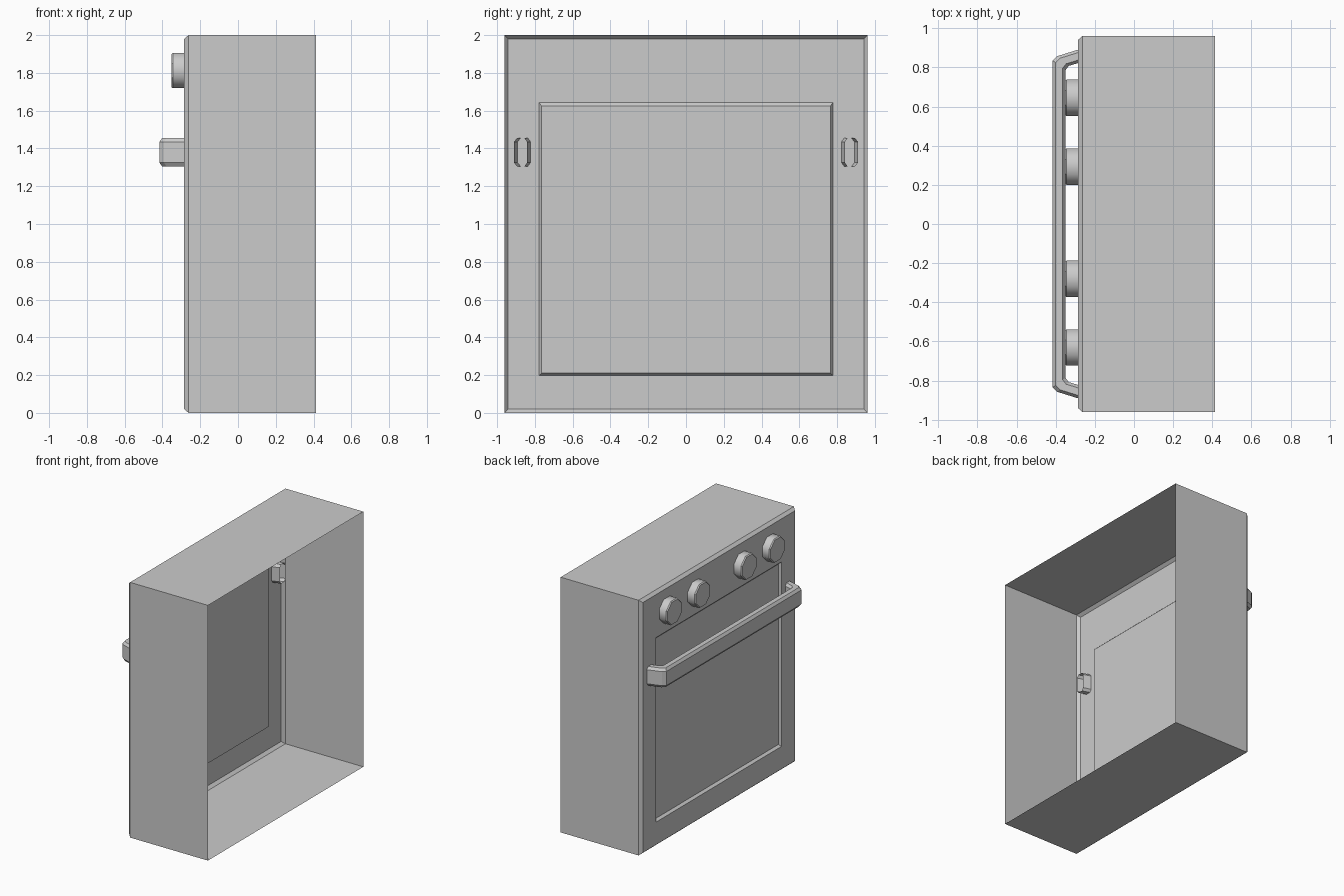
import bpy, bmesh, math

if "Cube" in bpy.data.objects:
    bpy.data.objects.remove(bpy.data.objects["Cube"])


def make_object(name, rings, close_last=False, close_first=False, smooth_strips=()):
    """Bridge equal-length rings of points into a surface."""
    bm = bmesh.new()
    loops = [[bm.verts.new(p) for p in ring] for ring in rings]
    n = len(loops[0])
    for s, (a, b) in enumerate(zip(loops, loops[1:])):
        for i in range(n):
            j = (i + 1) % n
            face = bm.faces.new((a[i], a[j], b[j], b[i]))
            face.smooth = s in smooth_strips
    if close_first:
        bm.faces.new(loops[0][::-1])
    if close_last:
        bm.faces.new(loops[-1])
    bmesh.ops.recalc_face_normals(bm, faces=bm.faces[:])
    mesh = bpy.data.meshes.new(name)
    bm.to_mesh(mesh)
    bm.free()
    obj = bpy.data.objects.new(name, mesh)
    bpy.context.collection.objects.link(obj)
    return obj


def rect(x, half_y, z0, z1):
    return [(x, -half_y, z0), (x, half_y, z0), (x, half_y, z1), (x, -half_y, z1)]


# Open-backed casing with chamfered front rim and recessed door panel
make_object("oven_casing", [
    rect(0.413, 0.962, 0.0, 2.0),
    rect(-0.262, 0.962, 0.0, 2.0),
    rect(-0.285, 0.942, 0.02, 1.98),
    rect(-0.285, 0.778, 0.197, 1.643),
    rect(-0.265, 0.764, 0.211, 1.624),
], close_last=True)


# Control knobs: eight-sided, smooth around the side, small front chamfer
def circle(x, y, z, r, sides=8):
    angles = [math.tau * (i + 0.5) / sides for i in range(sides)]
    r /= math.cos(math.pi / sides)
    return [(x, y + r * math.cos(a), z + r * math.sin(a)) for a in angles]


for i, y in enumerate((-0.631, -0.28, 0.293, 0.645)):
    make_object(f"control_knob_{i + 1}", [
        circle(-0.285, y, 1.812, 0.093),
        circle(-0.345, y, 1.812, 0.093),
        circle(-0.353, y, 1.812, 0.087),
    ], close_last=True, smooth_strips=(0,))


# Door handle: tall octagonal tube swept between inner and outer edges
def handle_ring(inner, outer, side):
    section = [(0, 0.055), (0.22, 0.075), (0.78, 0.075), (1, 0.055),
               (1, -0.055), (0.78, -0.075), (0.22, -0.075), (0, -0.055)]
    return [(inner[0] + (outer[0] - inner[0]) * t,
             side * (inner[1] + (outer[1] - inner[1]) * t),
             1.38 + dz) for t, dz in section]


stations = [((-0.225, 0.841), (-0.225, 0.910)),
            ((-0.334, 0.808), (-0.392, 0.858)),
            ((-0.350, 0.786), (-0.416, 0.836))]
rings = [handle_ring(a, b, 1) for a, b in stations]
rings += [handle_ring(a, b, -1) for a, b in reversed(stations)]
make_object("door_handle", rings)
